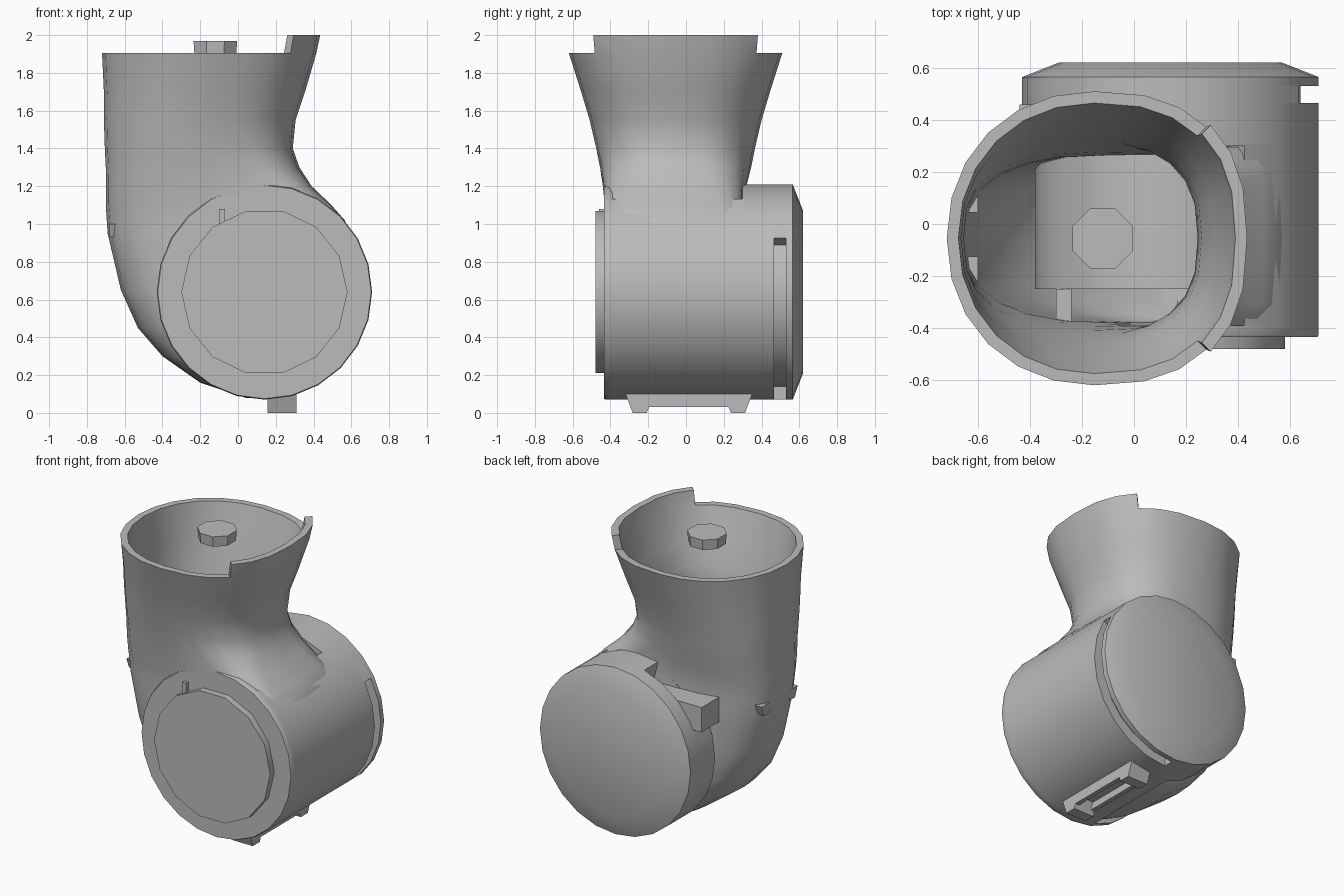
import bpy, bmesh, math
from mathutils import Vector, Matrix

cube = bpy.data.objects.get("Cube")
if cube:
    bpy.data.objects.remove(cube)

grey = bpy.data.materials.new("mid grey plastic")
grey.use_nodes = True
GREY = (0.5, 0.5, 0.5, 1)
grey.diffuse_color = GREY
grey.node_tree.nodes["Principled BSDF"].inputs["Base Color"].default_value = GREY

HUB_X, HUB_Z, HUB_R = 0.14, 0.64, 0.57


def finish(name, bm, smooth=30):
    bmesh.ops.recalc_face_normals(bm, faces=bm.faces)
    mesh = bpy.data.meshes.new(name)
    bm.to_mesh(mesh)
    bm.free()
    mesh.materials.append(grey)
    obj = bpy.data.objects.new(name, mesh)
    bpy.context.collection.objects.link(obj)
    bpy.ops.object.select_all(action="DESELECT")
    obj.select_set(True)
    bpy.context.view_layer.objects.active = obj
    if smooth:
        bpy.ops.object.shade_smooth_by_angle(angle=math.radians(smooth))


def bridge(bm, a, b):
    n = len(a)
    for i in range(n):
        bm.faces.new((a[i], a[(i + 1) % n], b[(i + 1) % n], b[i]))


def hub_vert(bm, y, r, t):
    return bm.verts.new((HUB_X + r * math.cos(t), y, HUB_Z + r * math.sin(t)))


def lathe(name, profile, sides):
    """Solid turned about the hub axis, profile of (y, radius)."""
    bm = bmesh.new()
    rings = [[hub_vert(bm, y, r, math.tau * i / sides) for i in range(sides)]
             for y, r in profile]
    for a, b in zip(rings, rings[1:]):
        bridge(bm, a, b)
    bm.faces.new(rings[0])
    bm.faces.new(rings[-1])
    finish(name, bm)


def arc(name, y, r, start, steps):
    """Part of a ring about the hub axis, in steps of 15 degrees."""
    bm = bmesh.new()
    corners = ((y[0], r[0]), (y[0], r[1]), (y[1], r[1]), (y[1], r[0]))
    sections = [[hub_vert(bm, cy, cr, math.radians(start + 15 * i)) for cy, cr in corners]
                for i in range(steps + 1)]
    for a, b in zip(sections, sections[1:]):
        bridge(bm, a, b)
    bm.faces.new(sections[0])
    bm.faces.new(sections[-1])
    finish(name, bm)


def box(name, x, y, z, taper=1.0):
    """Box from ranges, with its lower end scaled along y by taper."""
    bm = bmesh.new()
    bmesh.ops.create_cube(bm, size=1)
    for v in bm.verts:
        k = taper if v.co.z < 0 else 1
        v.co = Vector(((x[0] + x[1]) / 2 + v.co.x * (x[1] - x[0]),
                       (y[0] + y[1]) / 2 + v.co.y * (y[1] - y[0]) * k,
                       (z[0] + z[1]) / 2 + v.co.z * (z[1] - z[0])))
    finish(name, bm, 0)


# Hub: front ring and disc, outer skin, inner core, chamfered cap
lathe("hub_front", [(-0.435, 0.565), (-0.425, HUB_R), (-0.39, HUB_R)], 24)
lathe("front_disc", [(-0.48, 0.44), (-0.42, 0.44)], 14)
arc("hub_skin", (-0.40, 0.31), (0.52, HUB_R), -105, 11)
lathe("hub_core", [(-0.25, 0.52), (0.31, 0.52)], 24)
lathe("slot_core", [(0.45, 0.50), (0.54, 0.50)], 24)
lathe("back_cap", [(0.53, HUB_R), (0.565, HUB_R), (0.62, 0.43)], 24)
# Back ring, open where the ledge block sits
arc("hub_back", (0.30, 0.465), (0.45, HUB_R), 150, 21)
# Spacer that leaves the slot open on the outer lower side
arc("cap_spacer", (0.46, 0.535), (0.45, HUB_R), 30, 16)

# Elbow shell: z, x range, y range, squareness of outer and hub side
SECTIONS = [
    (2.00, -0.72, 0.435, -0.63, 0.52, 2.1, 2.5),
    (1.905, -0.72, 0.415, -0.62, 0.51, 2.1, 2.5),
    (1.70, -0.71, 0.355, -0.555, 0.445, 2.2, 2.5),
    (1.55, -0.71, 0.305, -0.51, 0.40, 2.3, 2.5),
    (1.40, -0.705, 0.29, -0.475, 0.365, 2.4, 2.6),
    (1.30, -0.70, 0.325, -0.455, 0.345, 2.5, 3.0),
    (1.20, -0.70, 0.39, -0.44, 0.32, 2.6, 4.5),
    (1.10, -0.70, 0.495, -0.43, 0.31, 2.6, 7.0),
    (1.02, -0.695, 0.565, -0.425, 0.31, 2.6, 7.0),
    (0.95, -0.69, 0.59, -0.425, 0.31, 2.6, 7.0),
    (0.65, -0.62, 0.60, -0.425, 0.31, 2.6, 7.0),
    (0.45, -0.53, 0.55, -0.425, 0.31, 2.6, 7.0),
    (0.30, -0.40, 0.45, -0.425, 0.31, 2.6, 7.0),
    (0.16, -0.20, 0.32, -0.425, 0.31, 2.8, 4.0),
    (0.08, 0.04, 0.22, -0.425, 0.31, 3.0, 3.0),
]
SIDES, WALL = 24, 0.045


def elbow_ring(bm, section, inset):
    z, x0, x1, y0, y1, outer_power, hub_power = section
    ring = []
    for i in range(SIDES):
        t = math.tau * i / SIDES
        c, s = math.cos(t), math.sin(t)
        e = 2 / (hub_power if c > 0 else outer_power)
        x = (x0 + x1) / 2 + ((x1 - x0) / 2 - inset) * math.copysign(abs(c) ** e, c)
        y = (y0 + y1) / 2 + ((y1 - y0) / 2 - inset) * math.copysign(abs(s) ** e, s)
        ring.append(bm.verts.new((x, y, z + (inset if z < 0.7 else 0))))
    return ring


bm = bmesh.new()
outer = [elbow_ring(bm, s, 0) for s in SECTIONS]
inner = [elbow_ring(bm, s, WALL) for s in SECTIONS]
for skin in (outer, inner):
    for a, b in zip(skin[1:], skin[2:]):
        bridge(bm, a, b)
    bm.faces.new(skin[-1])
# Flat rim, stepped up to a raised lip on the hub side
for i in range(SIDES):
    j = (i + 1) % SIDES
    raised = math.cos(math.tau * (i + 0.5) / SIDES) > 0.7
    level = 0 if raised else 1
    bm.faces.new((outer[level][i], outer[level][j], inner[level][j], inner[level][i]))
    if raised:
        for skin in (outer, inner):
            bm.faces.new((skin[0][i], skin[0][j], skin[1][j], skin[1][i]))
for i in (SIDES // 8, SIDES - SIDES // 8):
    bm.faces.new((outer[0][i], outer[1][i], inner[1][i], inner[0][i]))
bmesh.ops.delete(bm, geom=[v for v in bm.verts if not v.link_faces], context="VERTS")
finish("elbow_shell", bm, 40)

# Nut held in the mouth of the tube
bm = bmesh.new()
bmesh.ops.create_cone(bm, cap_ends=True, segments=8, radius1=0.12, radius2=0.125, depth=0.07,
                      matrix=Matrix.Translation((-0.12, -0.055, 1.935))
                      @ Matrix.Rotation(math.pi / 8, 4, "Z"))
finish("mouth_nut", bm, 0)

# Ledge block behind the shell, and the small inner rib
box("ledge_block", (-0.44, 0.0), (0.27, 0.46), (0.88, 1.05))
box("inner_rib", (-0.30, -0.24), (-0.40, -0.25), (0.6, 0.96))

# Clips set into the outer wall of the elbow
for side, y in (("front", -0.18), ("back", 0.10)):
    box(side + "_clip", (-0.68, -0.60), (y - 0.055, y + 0.055), (0.93, 1.0), 0.5)

# Latch under the drum: two feet joined by a pair of rails
for side, y in (("front", -0.245), ("back", 0.275)):
    box(side + "_latch_foot", (0.155, 0.31), (y - 0.075, y + 0.075), (0.0, 0.1), 0.5)
for side, x in (("left", 0.28), ("right", 0.155)):
    box(side + "_latch_rail", (x, x + 0.03), (-0.24, 0.27), (0.03, 0.1))

# Little stop between the front disc and the drum edge
box("front_stop", (-0.10, -0.07), (-0.46, -0.42), (1.0, 1.08))
